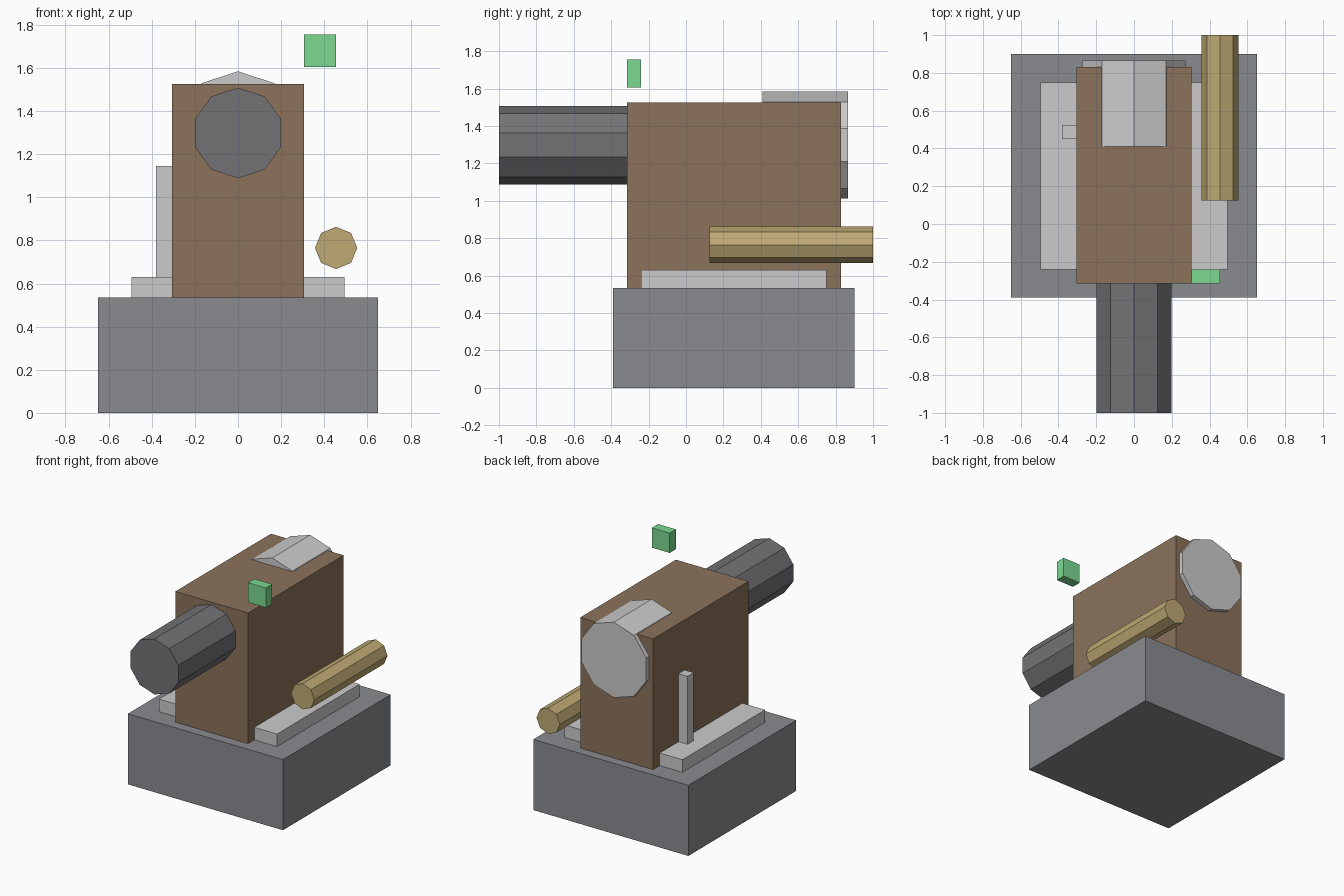
import bpy
import bmesh
from math import radians
from mathutils import Matrix, Vector

if "Cube" in bpy.data.objects:
    bpy.data.objects.remove(bpy.data.objects["Cube"])


def material(name, rgb):
    m = bpy.data.materials.new(name)
    m.diffuse_color = (*rgb, 1)
    m.use_nodes = True
    m.node_tree.nodes["Principled BSDF"].inputs["Base Color"].default_value = m.diffuse_color
    return m


def finish(bm, name, mat):
    mesh = bpy.data.meshes.new(name)
    bmesh.ops.recalc_face_normals(bm, faces=bm.faces)
    bm.to_mesh(mesh)
    bm.free()
    obj = bpy.data.objects.new(name, mesh)
    bpy.context.collection.objects.link(obj)
    if mat:
        mesh.materials.append(mat)
    return obj


def box(name, lo, hi, mat=None):
    lo, hi = Vector(lo), Vector(hi)
    bm = bmesh.new()
    bmesh.ops.create_cube(bm, size=1)
    bmesh.ops.scale(bm, vec=hi - lo, verts=bm.verts)
    bmesh.ops.translate(bm, vec=(lo + hi) / 2, verts=bm.verts)
    return finish(bm, name, mat)


def rod(name, x, z, radius, y0, y1, sides, mat=None):
    # Faceted cylinder along y with a corner pointing straight up
    bm = bmesh.new()
    bmesh.ops.create_cone(bm, cap_ends=True, segments=sides, radius1=radius,
                          radius2=radius, depth=y1 - y0)
    first = Vector((0, 1, 0))
    corner = min(bm.verts, key=lambda v: Vector((v.co.x, v.co.y)).angle(first.xy))
    turn = Vector((corner.co.x, corner.co.y)).angle_signed(first.xy)
    bmesh.ops.rotate(bm, verts=bm.verts, matrix=Matrix.Rotation(-turn, 3, 'Z'))
    bmesh.ops.rotate(bm, verts=bm.verts, matrix=Matrix.Rotation(radians(90), 3, 'X'))
    bmesh.ops.translate(bm, vec=(x, (y0 + y1) / 2, z), verts=bm.verts)
    return finish(bm, name, mat)


base_grey = material("base_grey", (0.25, 0.26, 0.28))
brown = material("brown", (0.26, 0.17, 0.105))
dark = material("dark_metal", (0.17, 0.17, 0.18))
brass = material("brass", (0.52, 0.40, 0.17))
green = material("green", (0.20, 0.70, 0.28))

# Pedestal and mounting plate
box("base", (-0.65, -0.39, 0), (0.65, 0.90, 0.535), base_grey)
box("mounting_plate", (-0.495, -0.24, 0.535), (0.495, 0.75, 0.63))

# Main housing with side lever
box("housing", (-0.305, -0.315, 0.535), (0.305, 0.83, 1.525), brown)
box("side_lever", (-0.38, 0.45, 0.63), (-0.305, 0.525, 1.145))

# Barrel in front, breech block behind
rod("barrel", 0, 1.298, 0.21, -1.0, -0.315, 10, dark)
rod("breech", 0, 1.298, 0.286, 0.41, 0.865, 10)

# Brass tube and floating sight
rod("side_tube", 0.455, 0.765, 0.098, 0.125, 1.0, 8, brass)
box("sight", (0.305, -0.315, 1.605), (0.455, -0.24, 1.755), green)
